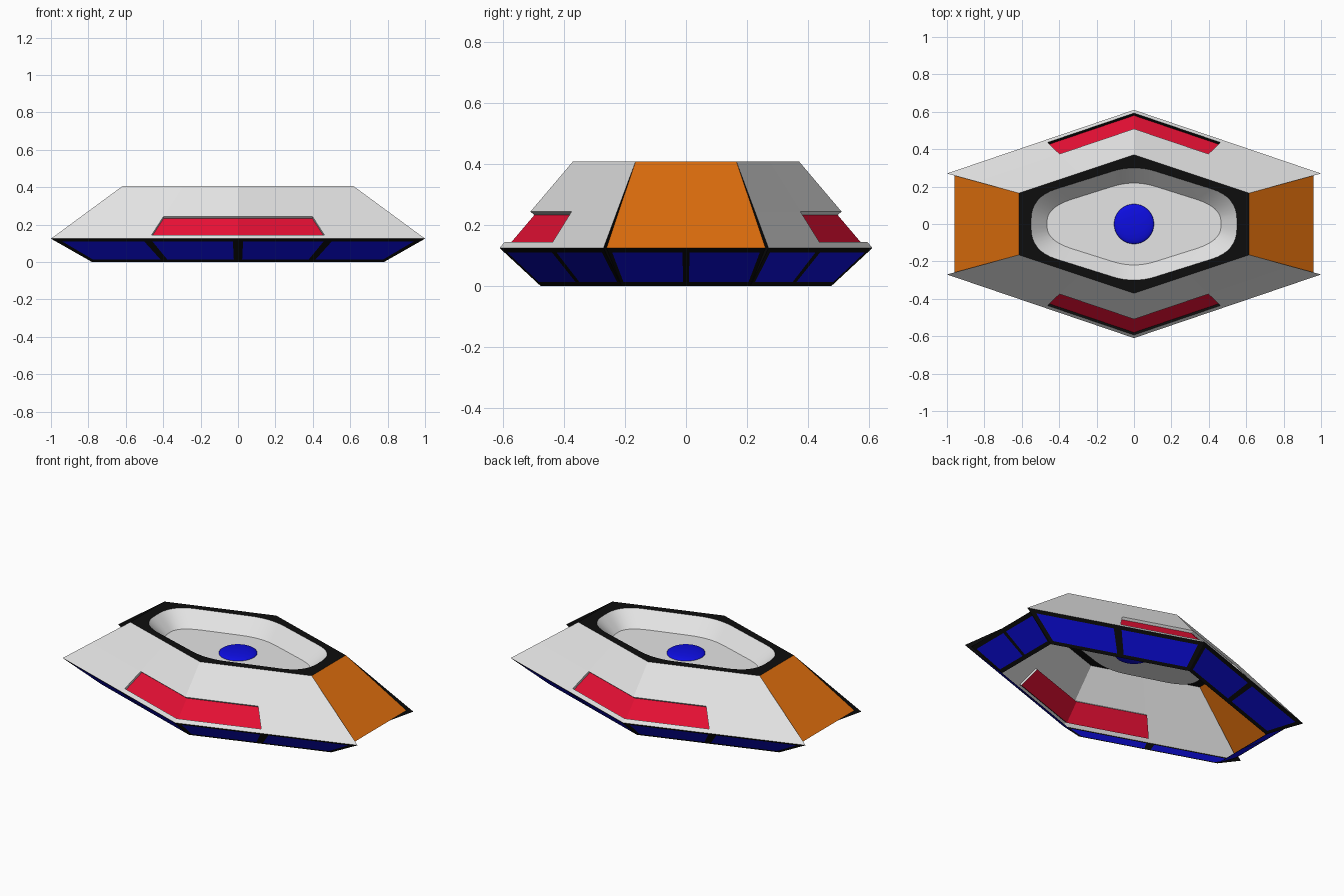
import bpy, bmesh
from mathutils import Vector

if "Cube" in bpy.data.objects:
    bpy.data.objects.remove(bpy.data.objects["Cube"])


def material(name, rgb):
    m = bpy.data.materials.new(name)
    m.use_nodes = True
    m.diffuse_color = (*rgb, 1)
    m.node_tree.nodes["Principled BSDF"].inputs["Base Color"].default_value = (*rgb, 1)
    return m


WHITE = material("white", (0.78, 0.78, 0.78))
BLACK = material("black", (0.004, 0.004, 0.004))
BLUE = material("blue", (0.004, 0.004, 0.75))
RED = material("red", (0.8, 0.005, 0.035))
ORANGE = material("orange", (0.75, 0.16, 0.004))
SIGNS = [(sx, sy) for sx in (1, -1) for sy in (1, -1)]


def build(name, mats, faces, ref_z=0.2, facing=1, smooth=False):
    """Make an object from (points, material index) pairs, turned away from a reference point."""
    bm = bmesh.new()
    for pts, index in faces:
        f = bm.faces.new([bm.verts.new(p) for p in pts])
        f.material_index = index
        f.smooth = smooth
        f.normal_update()
        if f.normal.dot(f.calc_center_median() - Vector((0, 0, ref_z))) * facing < 0:
            f.normal_flip()
    bmesh.ops.remove_doubles(bm, verts=bm.verts, dist=0.0001)
    mesh = bpy.data.meshes.new(name)
    bm.to_mesh(mesh)
    bm.free()
    for m in mats:
        mesh.materials.append(m)
    obj = bpy.data.objects.new(name, mesh)
    bpy.context.collection.objects.link(obj)
    return obj


def mirrored(faces):
    return [([Vector((p[0] * sx, p[1] * sy, p[2])) for p in pts], i)
            for sx, sy in SIGNS for pts, i in faces]


def blend(corners, u, v):
    a, b, c, d = corners
    return a.lerp(b, u).lerp(c.lerp(d, u), v)


def grid(corners, us, vs, rule):
    """Split a quad into cells; rule gives a material index or None for a hole."""
    faces = []
    for i in range(len(us) - 1):
        for j in range(len(vs) - 1):
            index = rule(i, j)
            if index is not None:
                cell = [(us[i], vs[j]), (us[i + 1], vs[j]),
                        (us[i + 1], vs[j + 1]), (us[i], vs[j + 1])]
                faces.append(([blend(corners, u, v) for u, v in cell], index))
    return faces


# Key corners of one quarter
RIM, TOP = 0.125, 0.408
base_mid, base_tip = Vector((0, 0.475, 0)), Vector((0.78, 0.21, 0))
rim_mid, rim_tip = Vector((0, 0.61, RIM)), Vector((1, 0.27, RIM))
top_mid, top_tip = Vector((0, 0.37, TOP)), Vector((0.615, 0.165, TOP))
rim_end = Vector((0.96, 0.26, RIM))


def on_axis(p):
    return Vector((p.x, 0, p.z))


# Lower band: black frame with blue windows
def window(i, j):
    return 1 if j == 1 and i in (1, 3) else 0


side = grid((base_mid, base_tip, rim_mid, rim_tip),
            [0, 0.028, 0.47, 0.515, 0.965, 1], [0, 0.11, 0.88, 1], window)
end = grid((on_axis(base_tip), base_tip, on_axis(rim_end), rim_end),
           [0, 0.045, 0.95, 1], [0, 0.11, 0.88, 1], window)
build("window_band", [BLACK, BLUE], mirrored(side + end))

# Long upper sides with openings for the recessed panels
hull = (rim_mid, rim_tip, top_mid, top_tip)
U, V0, V1 = 0.475, 0.07, 0.42
build("side_shell", [WHITE],
      mirrored(grid(hull, [0, U, 1], [0, V0, V1, 1], lambda i, j: None if (i, j) == (0, 1) else 0)))

# Red panels and the walls of their recesses
inward = Vector((0, -0.013, -0.011))
hole = [blend(hull, u, v) for u, v in ((0, V0), (U, V0), (U, V1), (0, V1))]
sunk = [p + inward for p in hole]
build("side_panels", [RED], mirrored([(sunk, 0)]))
walls = [([hole[k], hole[k + 1], sunk[k + 1], sunk[k]], 1 if k == 0 else 0) for k in range(3)]
build("panel_recess", [WHITE, BLACK], mirrored(walls))

# Orange sloping ends and the dark trim beside them
build("end_panels", [ORANGE],
      mirrored([([on_axis(rim_end), rim_end, top_tip, on_axis(top_tip)], 0)]))
build("end_trim", [BLACK],
      mirrored([([top_tip, rim_tip, rim_end], 0), ([base_tip, rim_tip, rim_end], 0)]))


# Rounded six-sided outlines for the cockpit opening
def hexagon(x, y, mid, z):
    return [Vector(p) for p in ((x, y, z), (0, mid, z), (-x, y, z),
                                (-x, -y, z), (0, -mid, z), (x, -y, z))]


def rounded(corners, steps=8):
    loops = []
    for k, p in enumerate(corners):
        is_mid = abs(p.x) < 0.01
        arc = []
        reach = 0.12 if is_mid else 0.14
        before, after = corners[k - 1] - p, corners[(k + 1) % 6] - p
        a = p + before.normalized() * min(reach, before.length * 0.42)
        b = p + after.normalized() * min(reach, after.length * 0.42)
        for s in range(steps + 1):
            t = s / steps
            arc.append(a.lerp(p, t).lerp(p.lerp(b, t), t))
        loops.append(arc)
    return loops


outer = hexagon(0.615, 0.165, 0.37, TOP)
lip = rounded(hexagon(0.55, 0.145, 0.318, TOP))
floor = rounded(hexagon(0.465, 0.09, 0.237, 0.32))

# Flat black frame around the opening
ring = []
for k in range(6):
    n = (k + 1) % 6
    ring += [([outer[k], p, q], 0) for p, q in zip(lip[k], lip[k][1:])]
    ring.append(([outer[k], outer[n], lip[n][0], lip[k][-1]], 0))
build("top_frame", [BLACK], ring)

# Sunken dish
upper, lower = sum(lip, []), sum(floor, [])
count = len(upper)
wall = [([upper[k], upper[(k + 1) % count], lower[(k + 1) % count], lower[k]], 0)
        for k in range(count)]
build("dish_wall", [WHITE], wall, ref_z=0.6, facing=-1, smooth=True)
build("dish_floor", [WHITE], [(lower, 0)], ref_z=0.6, facing=-1)

# Low blue dome in the middle of the dish
bpy.ops.mesh.primitive_uv_sphere_add(segments=32, ring_count=16, radius=0.107, location=(0, 0, 0.32))
dome = bpy.context.object
dome.name = "center_dome"
dome.scale.z = 0.2
dome.data.materials.append(BLUE)
bpy.ops.object.shade_smooth()
